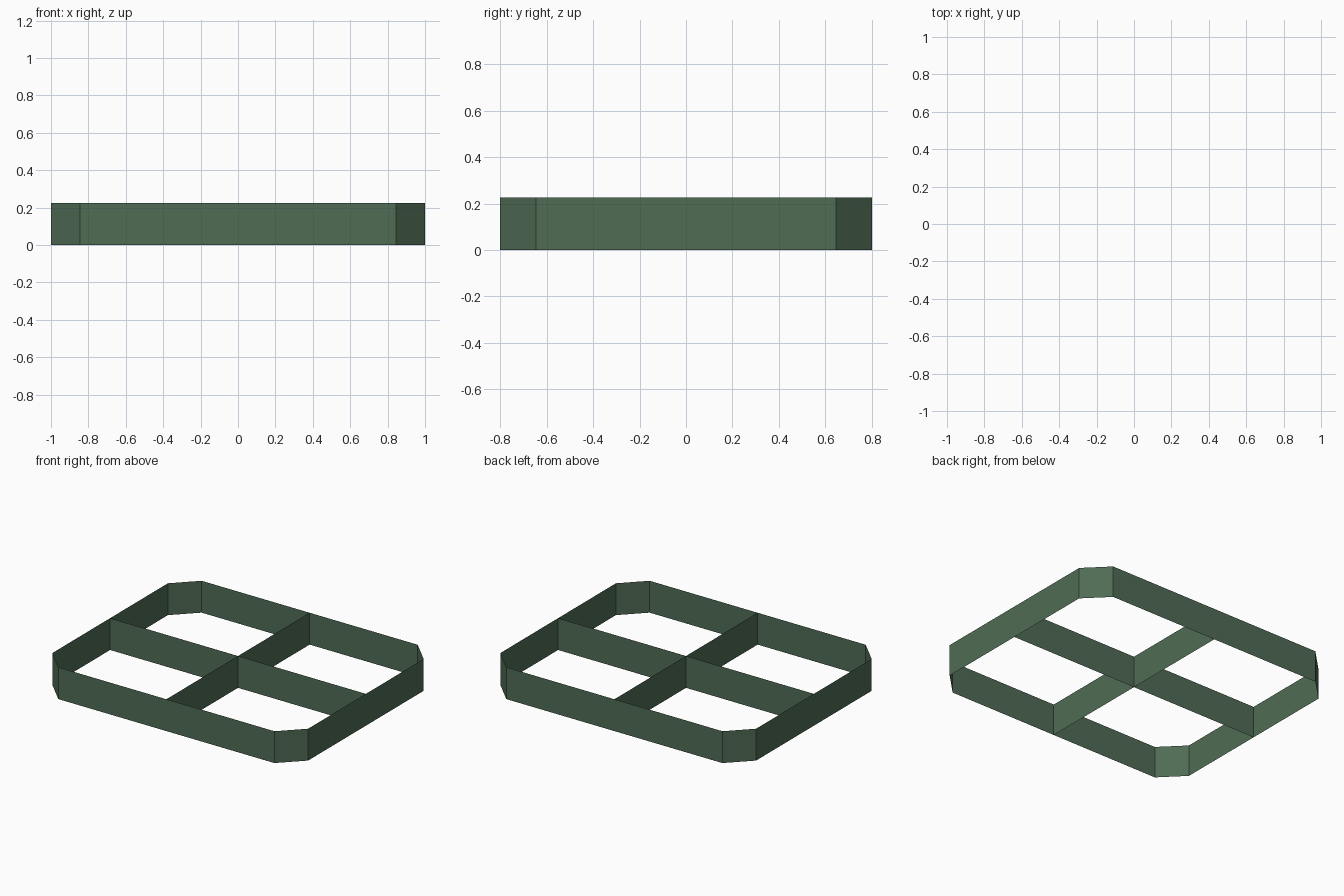
import bpy

if "Cube" in bpy.data.objects:
    bpy.data.objects.remove(bpy.data.objects["Cube"])

X, Y, C, H = 1.0, 0.8, 0.155, 0.225  # half length, half width, corner cut, height

green = bpy.data.materials.new("dark_green")
green.diffuse_color = (0.08, 0.15, 0.09, 1)
green.use_nodes = True
green.node_tree.nodes["Principled BSDF"].inputs["Base Color"].default_value = green.diffuse_color


def wall(name, path, closed=False):
    """Raise a path into a thin upright sheet."""
    n = len(path)
    verts = [(x, y, z) for z in (0, H) for x, y in path]
    faces = [(i, (i + 1) % n, (i + 1) % n + n, i + n)
             for i in range(n if closed else n - 1)]
    mesh = bpy.data.meshes.new(name)
    mesh.from_pydata(verts, [], faces)
    mesh.materials.append(green)
    bpy.context.collection.objects.link(bpy.data.objects.new(name, mesh))


# Outer rim with cut corners, counter-clockwise
wall("outer_rim", [(-X + C, -Y), (X - C, -Y), (X, -Y + C), (X, Y - C),
                   (X - C, Y), (-X + C, Y), (-X, Y - C), (-X, -Y + C)], closed=True)

# Crossing dividers
wall("long_divider", [(-X, 0), (0, 0), (X, 0)])
wall("cross_divider", [(0, -Y), (0, 0), (0, Y)])
